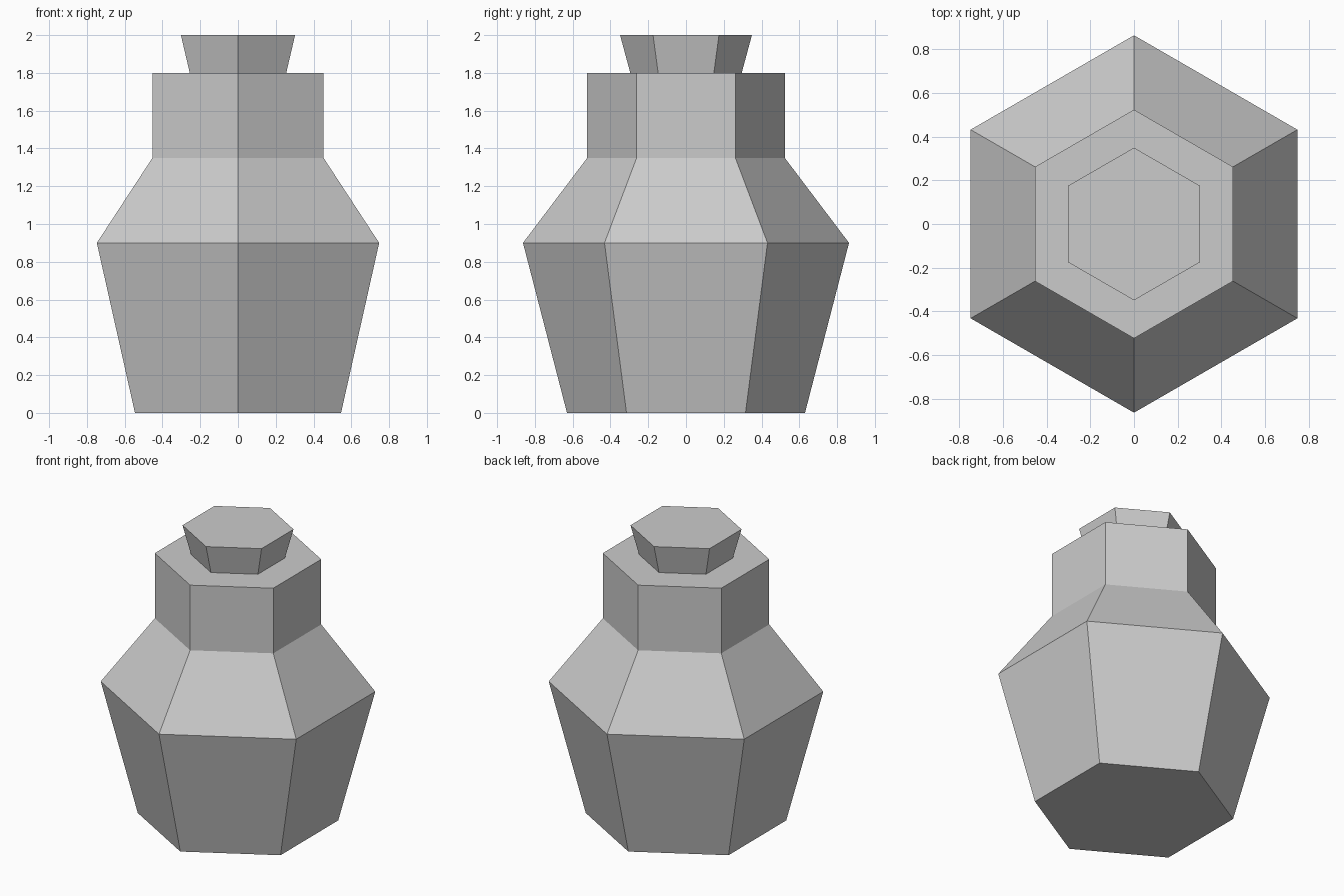
import bpy
import bmesh
from math import cos, sin, pi

cube = bpy.data.objects.get("Cube")
if cube:
    bpy.data.objects.remove(cube, do_unlink=True)

SIDES = 6

grey = bpy.data.materials.new("plain grey")
grey.use_nodes = True
colour = (0.6, 0.6, 0.6, 1)
grey.diffuse_color = colour
grey.node_tree.nodes["Principled BSDF"].inputs["Base Color"].default_value = colour


def hexagonal_part(name, profile):
    """Stack hexagon rings from (radius, height) pairs and cap both ends."""
    bm = bmesh.new()
    rings = []
    for radius, z in profile:
        angles = [pi / 2 + 2 * pi * i / SIDES for i in range(SIDES)]
        rings.append([bm.verts.new((radius * cos(a), radius * sin(a), z)) for a in angles])
    for low, high in zip(rings, rings[1:]):
        for i in range(SIDES):
            j = (i + 1) % SIDES
            bm.faces.new((low[i], low[j], high[j], high[i]))
    bm.faces.new(rings[0][::-1])
    bm.faces.new(rings[-1])
    mesh = bpy.data.meshes.new(name)
    bm.to_mesh(mesh)
    bm.free()
    mesh.materials.append(grey)
    obj = bpy.data.objects.new(name, mesh)
    bpy.context.collection.objects.link(obj)
    return obj


# Bottle: tapered base, sloping shoulder and straight neck
hexagonal_part("bottle_body", [(0.63, 0), (0.863, 0.9), (0.523, 1.35), (0.523, 1.8)])

# Stopper flaring outward at the top
hexagonal_part("stopper", [(0.295, 1.8), (0.349, 2.0)])
